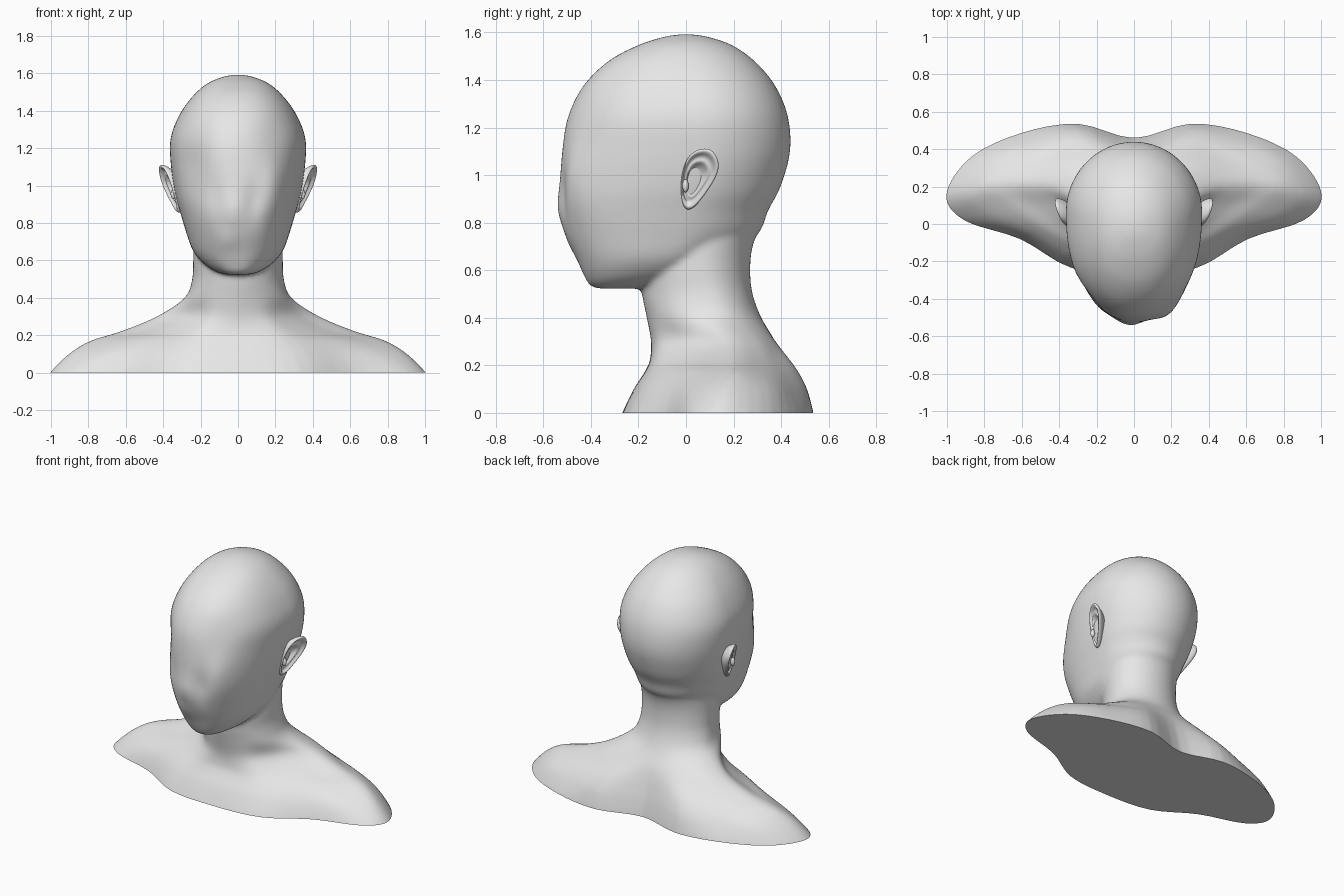
import bpy, bmesh, math
from mathutils import Vector

if "Cube" in bpy.data.objects:
    bpy.data.objects.remove(bpy.data.objects["Cube"])

skin = bpy.data.materials.new("plain grey")
skin.diffuse_color = (0.8, 0.8, 0.8, 1)
skin.use_nodes = True
skin.node_tree.nodes["Principled BSDF"].inputs["Base Color"].default_value = skin.diffuse_color


def spline(pts, steps, closed=False):
    """Smooth curve through points."""
    n, out = len(pts), []
    for i in range(n if closed else n - 1):
        if closed:
            a, b, c, d = (pts[(i + k) % n] for k in (-1, 0, 1, 2))
        else:
            a, b, c, d = (pts[min(max(i + k, 0), n - 1)] for k in (-1, 0, 1, 2))
        for s in range(steps):
            t = s / steps
            out.append(0.5 * (2 * b + (c - a) * t + (2 * a - 5 * b + 4 * c - d) * t * t
                              + (3 * b - a - 3 * c + d) * t ** 3))
    return out if closed else out + [pts[-1]]


def loft(bm, rings):
    """Skin a stack of equal rings and cap both ends."""
    rows = [[bm.verts.new(p) for p in r] for r in rings]
    n = len(rows[0])
    for a, b in zip(rows, rows[1:]):
        for i in range(n):
            bm.faces.new((a[i], a[(i + 1) % n], b[(i + 1) % n], b[i]))
    bm.faces.new(rows[0])
    bm.faces.new(rows[-1])
    bmesh.ops.recalc_face_normals(bm, faces=bm.faces)


def smooth_rows(rings, steps):
    cols = [spline(list(c), steps) for c in zip(*rings)]
    return [list(r) for r in zip(*cols)]


def mirrored(half):
    """Half outline from front centre to back centre -> full ring."""
    return half + [Vector((-p.x, p.y, p.z)) for p in half[-2:0:-1]]


def oval(z, yf, yc, yb, w, n, p=2.0):
    half = []
    for i in range(n + 1):
        a = math.pi * i / n
        s, c = math.sin(a), math.cos(a)
        e = 2 / p if c > 0 else 1
        y = yc + (yf - yc) * c ** e if c > 0 else yc + (yb - yc) * -c
        half.append(Vector((w * max(s, 0) ** e, y, z)))
    half[0].x = half[-1].x = 0
    return mirrored(half)


def make(name, bm):
    me = bpy.data.meshes.new(name)
    bm.to_mesh(me)
    bm.free()
    ob = bpy.data.objects.new(name, me)
    bpy.context.collection.objects.link(ob)
    me.materials.append(skin)
    for p in me.polygons:
        p.use_smooth = True
    return ob


bm = bmesh.new()

# shoulders: half outlines from breast centre round the shoulder to the spine
torso = {
    -0.06: [(0, -.29), (.34, -.25), (.61, -.09), (.92, .0), (1.03, .15), (.9, .36), (.62, .49), (.3, .54), (0, .465)],
    0.0: [(0, -.268), (.33, -.237), (.61, -.08), (.91, .02), (1.005, .16), (.87, .36), (.6, .488), (.3, .536), (0, .46)],
    0.1: [(0, -.22), (.3, -.19), (.55, -.06), (.79, .05), (.905, .17), (.78, .35), (.55, .45), (.3, .51), (0, .44)],
    0.17: [(0, -.175), (.25, -.15), (.48, -.03), (.68, .1), (.79, .2), (.68, .32), (.5, .41), (.28, .475), (0, .42)],
    0.22: [(0, -.152), (.2, -.13), (.36, -.02), (.5, .1), (.63, .21), (.54, .31), (.42, .38), (.25, .44), (0, .405)],
    0.3: [(0, -.147), (.14, -.12), (.24, -.03), (.35, .1), (.435, .2), (.39, .29), (.3, .345), (.18, .375), (0, .375)],
}
rings = []
for z, pts in torso.items():
    full = mirrored([Vector((x, y, z)) for x, y in pts])
    rings.append(spline(full, 4, True))
# neck, running up inside the head
for row in [(.4, -.165, .13, .317, .285), (.5, -.185, .09, .28, .245), (.6, -.19, .07, .27, .24),
            (.7, -.17, .07, .28, .24), (.8, -.15, .08, .318, .24), (.9, -.1, .09, .35, .24), (1, -.05, .1, .35, .2)]:
    rings.append(oval(*row, 32))
loft(bm, smooth_rows(rings, 4))

# head: z, front, widest point, back, half width
head = [(.523, -.37, -.28, -.2, .05), (.537, -.405, -.22, -.12, .11), (.58, -.43, -.15, 0, .18),
        (.65, -.46, -.08, .15, .24), (.75, -.505, -.03, .3, .277), (.85, -.532, 0, .345, .307),
        (.95, -.53, .03, .397, .335), (1.1, -.518, .06, .438, .358), (1.25, -.488, .06, .428, .361),
        (1.38, -.425, .05, .373, .312), (1.48, -.325, .02, .288, .24), (1.545, -.205, 0, .197, .165),
        (1.58, -.1, 0, .1, .085), (1.592, -.03, 0, .03, .025)]
loft(bm, smooth_rows([oval(*r, 32, 2.25) for r in head], 5))

bust = make("bust", bm)
mod = bust.modifiers.new("blend", 'REMESH')
mod.mode = 'VOXEL'
mod.voxel_size = 0.013
mod = bust.modifiers.new("soften", 'SMOOTH')
mod.factor = 0.5
mod.iterations = 8
dg = bpy.context.evaluated_depsgraph_get()
bm = bmesh.new()
bm.from_mesh(bpy.data.meshes.new_from_object(bust.evaluated_get(dg)))
bpy.data.objects.remove(bust)

# uneven, featureless face: soft bumps at x, z with widths and depth
bumps = [(-.03, .87, .05, .11, .008), (.08, .9, .045, .1, -.012), (-.13, .95, .06, .14, -.012),
         (.2, .98, .07, .14, .025), (-.25, 1.1, .07, .16, -.03), (.2, 1.25, .1, .12, -.012),
         (-.06, .7, .06, .06, .008), (-.05, 1.25, .1, .16, .008)]
for v in bm.verts:
    if v.co.y < -.15 and v.co.z > .54:
        fade = min(1, (-.15 - v.co.y) / .15)
        for x, z, sx, sz, d in bumps:
            v.co.y -= fade * d * math.exp(-((v.co.x - x) / sx) ** 2 - ((v.co.z - z) / sz) ** 2)

# flat cut base
cut = bmesh.ops.bisect_plane(bm, geom=bm.verts[:] + bm.edges[:] + bm.faces[:],
                             plane_co=(0, 0, 0), plane_no=(0, 0, 1), clear_inner=True)
edges = [e for e in cut['geom_cut'] if isinstance(e, bmesh.types.BMEdge)]
bmesh.ops.split_edges(bm, edges=[])
bmesh.ops.holes_fill(bm, edges=edges, sides=0)
bmesh.ops.recalc_face_normals(bm, faces=bm.faces)
bust = make("bust", bm)
bpy.context.view_layer.objects.active = bust
bust.select_set(True)
bpy.ops.object.shade_smooth_by_angle(angle=math.radians(50))

# ears: outline in y, z; rings of scale and outward offset form rim and bowl
outline = [(-.02, .9), (.0, .856), (.035, .865), (.085, .925), (.13, 1.0), (.137, 1.06),
           (.105, 1.108), (.05, 1.108), (.005, 1.07), (-.02, .99)]
outline = spline([Vector((0, y, z)) for y, z in outline], 3, True)
mid = Vector((0, .035, .985))
rings = []
for k, d in [(.55, -.08), (.75, -.045), (.97, -.016), (1, 0), (.96, .012), (.86, .012),
             (.78, -.004), (.66, -.008), (.58, .002), (.48, -.012), (.36, -.028), (.1, -.03)]:
    ring = []
    for p in outline:
        q = mid + (p - mid) * k
        q.x = .345 + .33 * q.y + .27 * (q.z - .98) + d
        ring.append(q)
    rings.append(ring)
bm = bmesh.new()
loft(bm, rings)
# small flap in front of the ear hole
bmesh.ops.create_uvsphere(bm, u_segments=12, v_segments=8, radius=.02)
for v in bm.verts[-(12 * 7 + 2):]:
    v.co = Vector((v.co.x * .8 + .345, v.co.y * .7 - .002, v.co.z * 1.4 + .955))
ears = make("ears", bm)
ears.modifiers.new("mirror", 'MIRROR')
ears.modifiers.new("round", 'SUBSURF').levels = 1
